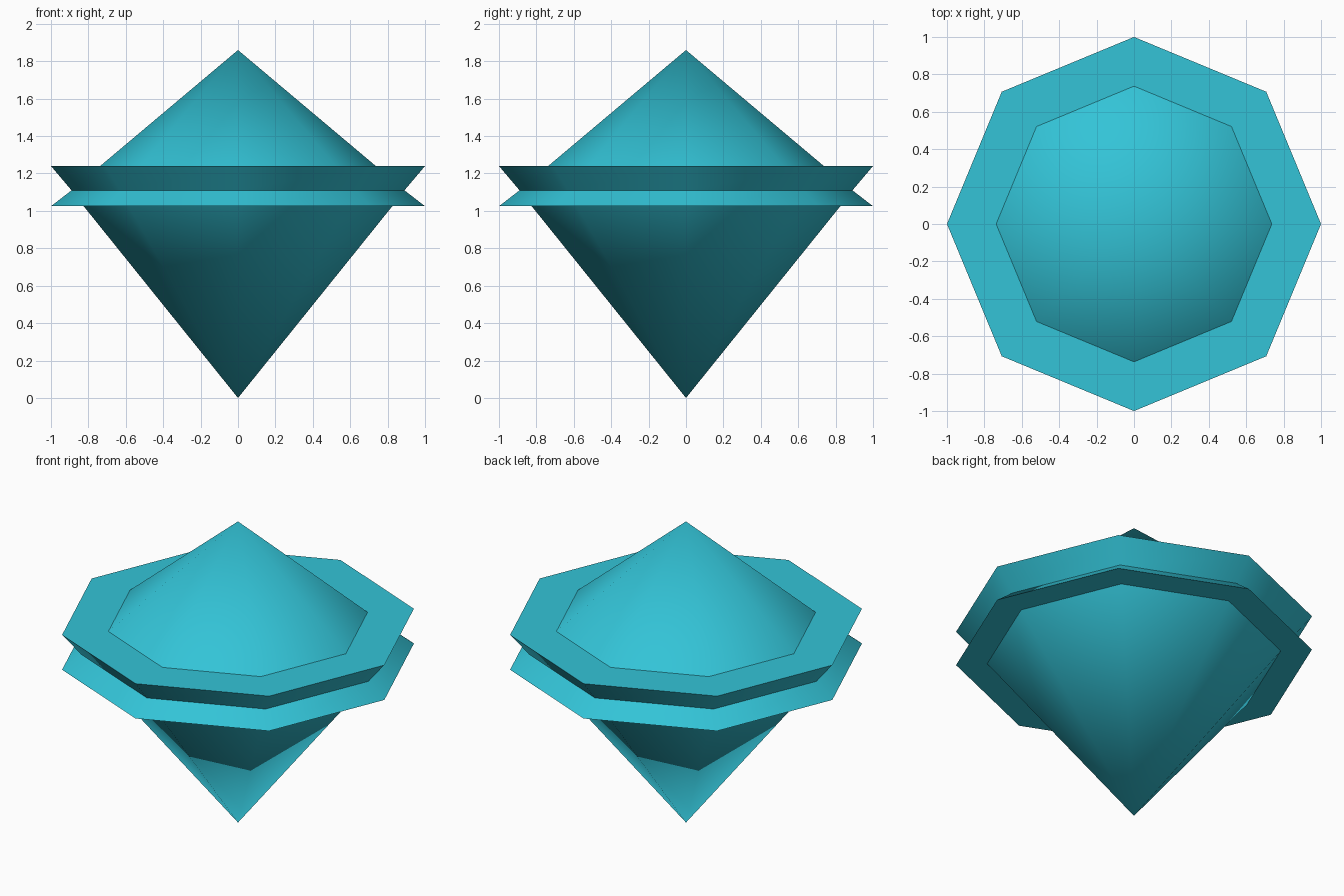
import bpy
import bmesh
from math import cos, sin, tau, radians

SIDES = 8

default = bpy.data.objects.get("Cube")
if default:
    bpy.data.objects.remove(default, do_unlink=True)

# Single turquoise material
turquoise = bpy.data.materials.new("turquoise")
turquoise.use_nodes = True
colour = (0.033, 0.55, 0.68, 1.0)
turquoise.diffuse_color = colour
turquoise.node_tree.nodes["Principled BSDF"].inputs["Base Color"].default_value = colour


def lathe(name, profile):
    """Turn a (radius, height) profile, listed bottom to top, into an eight-sided shell."""
    bm = bmesh.new()
    rings = []
    for r, z in profile:
        if r == 0:
            rings.append([bm.verts.new((0, 0, z))] * SIDES)
        else:
            rings.append([bm.verts.new((r * cos(tau * i / SIDES), r * sin(tau * i / SIDES), z))
                          for i in range(SIDES)])
    for low, high in zip(rings, rings[1:]):
        for i in range(SIDES):
            j = (i + 1) % SIDES
            corners = dict.fromkeys((low[i], low[j], high[j], high[i]))
            bm.faces.new(list(corners))
    mesh = bpy.data.meshes.new(name)
    bm.to_mesh(mesh)
    bm.free()
    mesh.materials.append(turquoise)
    obj = bpy.data.objects.new(name, mesh)
    bpy.context.collection.objects.link(obj)
    bpy.ops.object.select_all(action="DESELECT")
    obj.select_set(True)
    bpy.context.view_layer.objects.active = obj
    bpy.ops.object.shade_smooth_by_angle(angle=radians(38))
    return obj


BOTTOM, WAIST, TOP = 1.025, 1.11, 1.24   # collar heights
LOWER_R, UPPER_R = 0.825, 0.737          # cone radii where they meet the collar

# Lower point
lathe("lower_cone", [(0, 0), (LOWER_R, BOTTOM)])
# Flared collar with a pinched waist
lathe("collar", [(LOWER_R, BOTTOM), (1, BOTTOM), (0.89, WAIST), (1, TOP), (UPPER_R, TOP)])
# Upper point
lathe("upper_cone", [(UPPER_R, TOP), (0, 1.86)])
